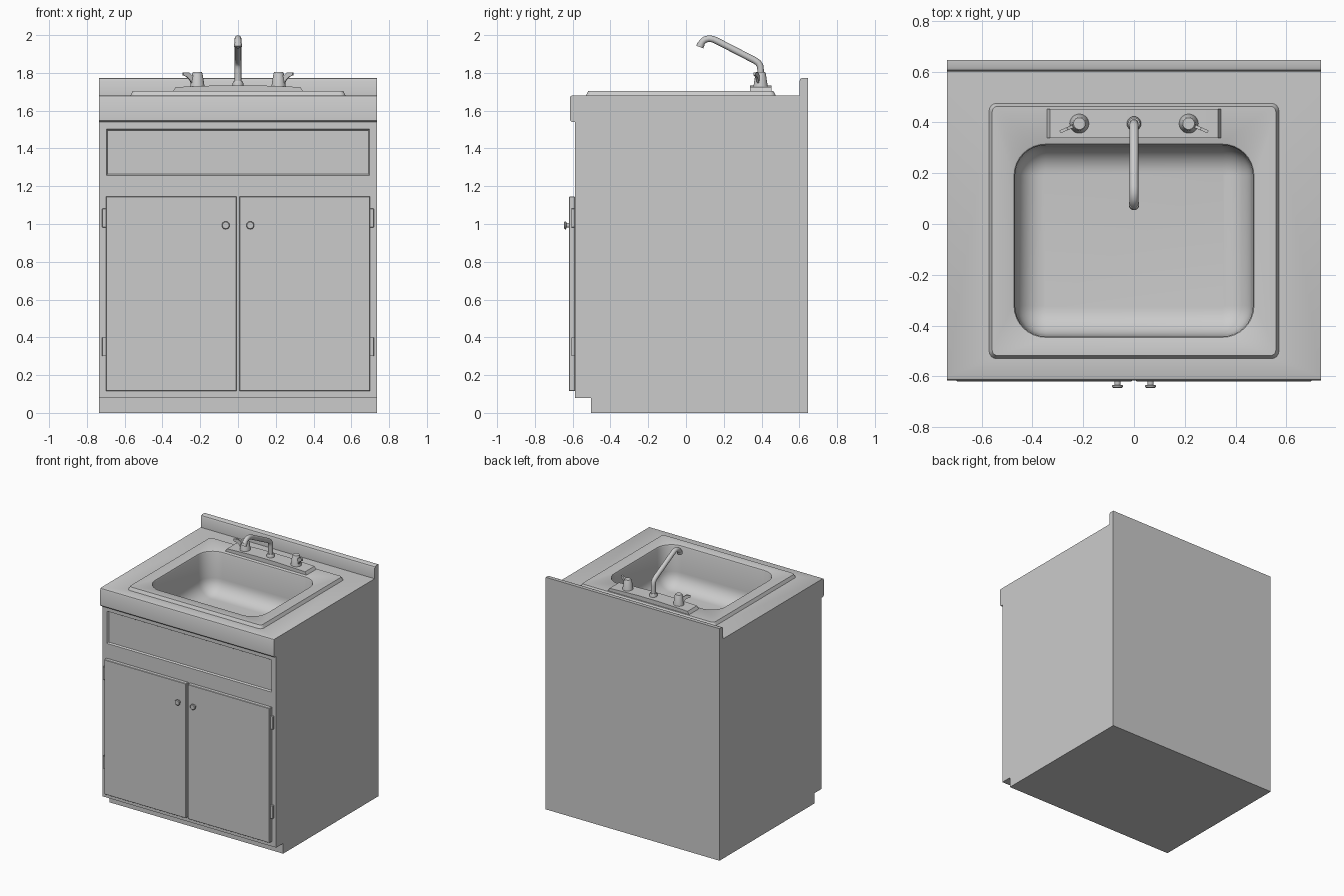
import bpy, bmesh, math
from mathutils import Vector

if "Cube" in bpy.data.objects:
    bpy.data.objects.remove(bpy.data.objects["Cube"])


def finish(name, bm, recalc=True, angle=35):
    if recalc:
        bmesh.ops.recalc_face_normals(bm, faces=bm.faces)
    me = bpy.data.meshes.new(name)
    bm.to_mesh(me)
    bm.free()
    ob = bpy.data.objects.new(name, me)
    bpy.context.collection.objects.link(ob)
    bpy.ops.object.select_all(action='DESELECT')
    ob.select_set(True)
    bpy.context.view_layer.objects.active = ob
    bpy.ops.object.shade_smooth_by_angle(angle=math.radians(angle))
    return ob


def loft(bm, rings, start=True, end=True):
    """Skin a list of point rings that share one point count."""
    vs = [[bm.verts.new(p) for p in r] for r in rings]
    n = len(vs[0])
    for a, b in zip(vs, vs[1:]):
        for i in range(n):
            j = (i + 1) % n
            bm.faces.new((a[i], a[j], b[j], b[i]))
    if start:
        bm.faces.new(vs[0][::-1])
    if end:
        bm.faces.new(vs[-1])
    return vs


def lathe(name, prof, to_world, n=24):
    """Revolve (radius, height) pairs; to_world maps local a, b, height."""
    bm = bmesh.new()
    loft(bm, [[to_world(r * math.cos(2 * math.pi * i / n), r * math.sin(2 * math.pi * i / n), h)
               for i in range(n)] for r, h in prof])
    return finish(name, bm)


def box(name, x0, x1, y0, y1, z0, z1, bevel=0.0):
    bm = bmesh.new()
    loft(bm, [[(x0, y0, z), (x1, y0, z), (x1, y1, z), (x0, y1, z)] for z in (z0, z1)])
    if bevel:
        bmesh.ops.bevel(bm, geom=bm.edges[:], offset=bevel, segments=1, affect='EDGES')
    return finish(name, bm, angle=20)


def rrect(x, y0, y1, r, z, n=8):
    """Rounded rectangle ring, counter-clockwise from above."""
    pts = []
    corners = [(x - r, y1 - r), (-x + r, y1 - r), (-x + r, y0 + r), (x - r, y0 + r)]
    for k, (cx, cy) in enumerate(corners):
        for i in range(n + 1):
            a = math.pi / 2 * (k + i / n)
            pts.append((cx + r * math.cos(a), cy + r * math.sin(a), z))
    return pts


W, FRONT, BACK, TOP = 0.735, -0.588, 0.645, 1.68

# Cabinet body with toe kick, counter nose and backsplash, from a side profile
profile = [(-0.504, 0), (-0.504, 0.078), (FRONT, 0.078), (FRONT, 1.54), (-0.606, 1.54),
           (-0.615, 1.549), (-0.615, 1.668), (-0.611, 1.677), (-0.603, TOP), (0.601, TOP),
           (0.601, 1.758), (0.606, 1.769), (0.617, 1.774), (BACK, 1.774), (BACK, 0)]
bm = bmesh.new()
loft(bm, [[(x, y, z) for y, z in profile] for x in (-W, W)])

# Open the counter top around the sink and fill the remaining ring
RIM = (0.57, -0.53, 0.475, 0.03)
top = [f for f in bm.faces if all(abs(v.co.z - TOP) < 1e-5 for v in f.verts)][0]
edges = list(top.edges)
bmesh.ops.delete(bm, geom=[top], context='FACES_ONLY')
rim = [bm.verts.new(p) for p in rrect(*RIM, TOP)]
edges += [bm.edges.new((rim[i - 1], rim[i])) for i in range(len(rim))]
bmesh.ops.triangle_fill(bm, use_beauty=True, edges=edges, normal=(0, 0, 1))

# Recessed false drawer front
front = [f for f in bm.faces if len(f.verts) == 4 and
         all(abs(v.co.y - FRONT) < 1e-5 for v in f.verts)][0]
bmesh.ops.delete(bm, geom=[front], context='FACES_ONLY')


def front_rect(x, z0, z1, y):
    return [(-x, y, z0), (x, y, z0), (x, y, z1), (-x, y, z1)]


loft(bm, [front_rect(W, 0.078, 1.54, FRONT), front_rect(0.697, 1.257, 1.503, FRONT),
          front_rect(0.69, 1.264, 1.496, FRONT + 0.012)], start=False)
bmesh.ops.remove_doubles(bm, verts=bm.verts, dist=1e-4)
finish("cabinet_body", bm)

# Sink: raised rim, opening and basin with a large floor fillet
HX, Y0, Y1, R = 0.478, -0.452, 0.32, 0.13
rings = [rrect(*RIM, TOP), rrect(0.558, -0.518, 0.463, 0.022, 1.703)]
depth, fil = 0.31, 0.11
for d, z in [(0, 1.703), (0.006, 1.70), (0.01, 1.69)]:
    rings.append(rrect(HX - d, Y0 + d, Y1 - d, R - d, z))
for i in range(9):
    a = math.pi / 2 * i / 8
    d = 0.014 + fil * (1 - math.cos(a))
    z = 1.70 - depth + fil * (1 - math.sin(a))
    rings.append(rrect(HX - d, Y0 + d, Y1 - d, R - d, z))
bm = bmesh.new()
loft(bm, rings, start=False)
finish("sink_basin", bm, recalc=False)

# Crowned faucet deck plate
bm = bmesh.new()
plate = [(-0.345, 1.70), (0.345, 1.70), (0.33, 1.725), (0.1, 1.734), (-0.1, 1.734), (-0.33, 1.725)]
loft(bm, [[(x, y, z) for x, z in plate] for y in (0.338, 0.453)])
finish("faucet_plate", bm, angle=20)

# Swivel spout swept along a bent path
FY = 0.395
lathe("spout_collar", [(0.028, 1.725), (0.028, 1.747), (0.023, 1.757)],
      lambda a, b, h: (a, FY + b, h))
path = [(FY, 1.74), (FY, 1.815), (0.392, 1.838), (0.381, 1.855), (0.362, 1.867), (0.17, 1.966),
        (0.145, 1.978), (0.122, 1.982), (0.102, 1.977), (0.087, 1.965), (0.077, 1.948)]
pts = [Vector((0, y, z)) for y, z in path]
X = Vector((1, 0, 0))


def tube_ring(p, t, r, n=16):
    nrm = t.cross(X).normalized()
    return [p + r * (math.cos(2 * math.pi * i / n) * X + math.sin(2 * math.pi * i / n) * nrm)
            for i in range(n)]


bm = bmesh.new()
rings = [tube_ring(p, pts[min(i + 1, len(pts) - 1)] - pts[max(i - 1, 0)], 0.0175)
         for i, p in enumerate(pts)]
loft(bm, rings)
finish("spout", bm)
bm = bmesh.new()
tip = Vector((0, -0.35, -1)).normalized()
loft(bm, [tube_ring(pts[-1] + tip * d, tip, 0.02) for d in (-0.008, 0.012)])
finish("spout_tip", bm)

# Mirrored tap handles, doors, knobs and hinges
lever = [(0.015, 1.735), (0.034, 1.745), (0.046, 1.765), (0.06, 1.778), (0.083, 1.788),
         (0.083, 1.803), (0.052, 1.803), (0.036, 1.79), (0.015, 1.785)]
ca, sa = math.cos(0.4), math.sin(0.4)
for s, side in ((-1, "left"), (1, "right")):
    lathe(f"tap_handle_{side}", [(0.039, 1.722), (0.037, 1.735), (0.027, 1.798), (0.023, 1.805)],
          lambda a, b, h: (s * 0.215 + a, FY + b, h))
    bm = bmesh.new()
    loft(bm, [[(s * (0.215 + u * ca - v * sa), FY - u * sa - v * ca, z) for u, z in lever]
              for v in (-0.006, 0.006)])
    finish(f"tap_lever_{side}", bm)

    x0, x1 = sorted((s * 0.007, s * 0.70))
    box(f"door_{side}", x0, x1, -0.619, FRONT, 0.115, 1.145, 0.003)
    lathe(f"door_knob_{side}", [(0.013, 0.615), (0.012, 0.633), (0.021, 0.635), (0.021, 0.641),
                                (0.017, 0.645)],
          lambda a, b, h: (s * 0.065 + a, -h, 0.993 + b))
    for z, level in ((0.30, "lower"), (0.982, "upper")):
        x0, x1 = sorted((s * 0.69, s * 0.719))
        box(f"hinge_{level}_{side}", x0, x1, -0.607, FRONT, z, z + 0.1, 0.002)
